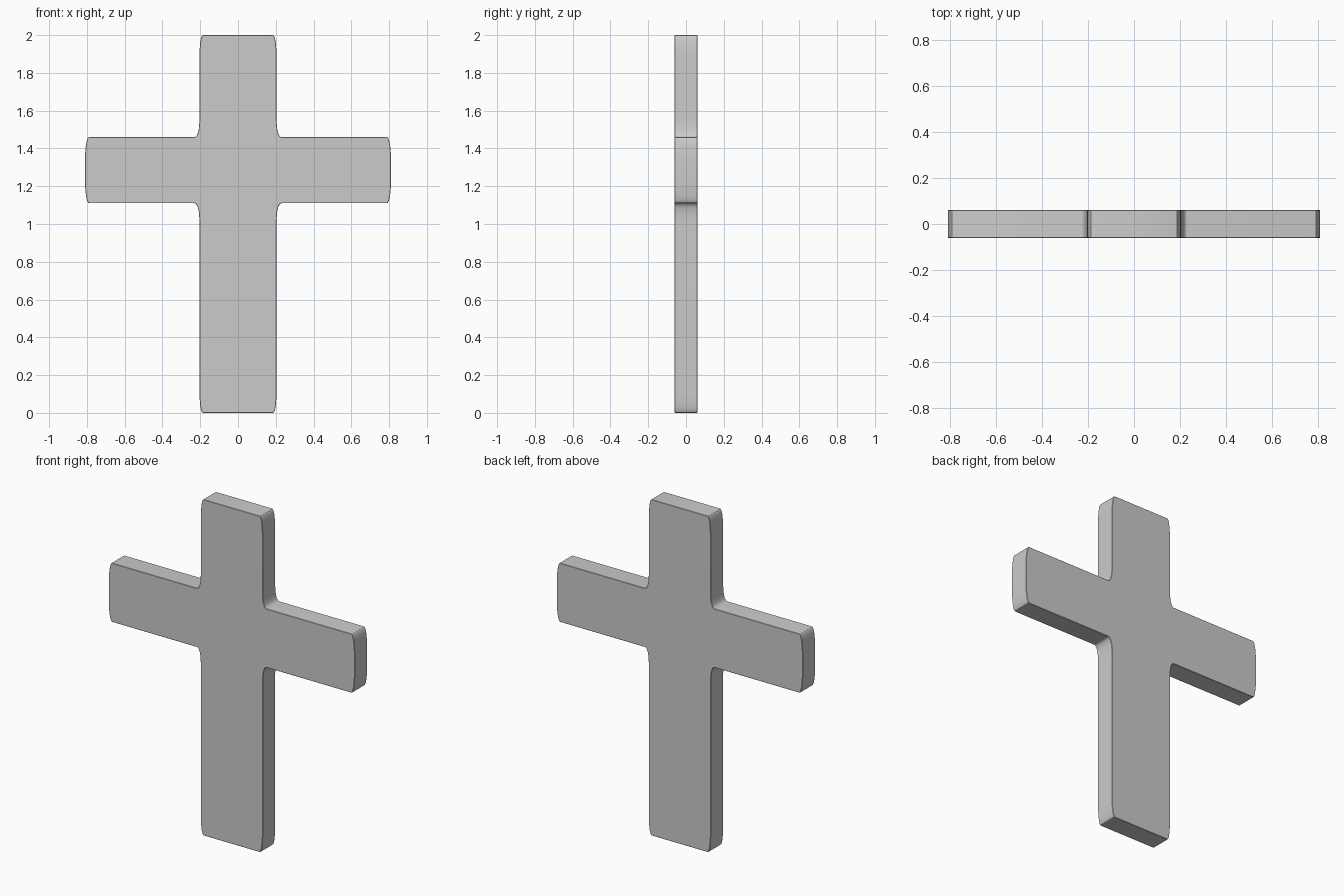
import bpy, bmesh
from mathutils import Vector

if "Cube" in bpy.data.objects:
    bpy.data.objects.remove(bpy.data.objects["Cube"])

HALF_DEPTH = 0.06
STEPS = 8


def corner(start, control, end):
    """Rounded corner as a quadratic curve from start to end."""
    a, b, c = Vector(start), Vector(control), Vector(end)
    pts = []
    for i in range(STEPS + 1):
        t = i / STEPS
        pts.append(a * (1 - t) ** 2 + b * 2 * t * (1 - t) + c * t * t)
    return pts


# Right half of the outline, bottom to top: (start, control, end) per corner
corners = [
    ((0.184, 0.0), (0.201, 0.0), (0.204, 0.10)),      # foot
    ((0.204, 1.00), (0.204, 1.11), (0.232, 1.11)),    # under the arm
    ((0.788, 1.11), (0.805, 1.11), (0.81, 1.21)),     # arm end, lower
    ((0.81, 1.36), (0.805, 1.46), (0.788, 1.46)),     # arm end, upper
    ((0.232, 1.46), (0.204, 1.46), (0.204, 1.57)),    # above the arm
    ((0.204, 1.90), (0.201, 2.0), (0.184, 2.0)),      # head
]
half = [p for c in corners for p in corner(*c)]
outline = half + [Vector((-p.x, p.y)) for p in reversed(half)]

# Extrude the outline into a slab
bm = bmesh.new()
front = bm.faces.new([bm.verts.new((p.x, -HALF_DEPTH, p.y)) for p in outline])
ext = bmesh.ops.extrude_face_region(bm, geom=[front], use_keep_orig=True)
back_verts = [g for g in ext["geom"] if isinstance(g, bmesh.types.BMVert)]
bmesh.ops.translate(bm, verts=back_verts, vec=(0, 2 * HALF_DEPTH, 0))
bmesh.ops.recalc_face_normals(bm, faces=bm.faces)

# Slightly soften the front and back rims
rims = [e for e in bm.edges if abs(e.verts[0].co.y - e.verts[1].co.y) < 1e-5]
bmesh.ops.bevel(bm, geom=rims, offset=0.002, segments=1, affect='EDGES', profile=0.5)
bmesh.ops.recalc_face_normals(bm, faces=bm.faces)

mesh = bpy.data.meshes.new("cross")
bm.to_mesh(mesh)
bm.free()
cross = bpy.data.objects.new("cross", mesh)
bpy.context.collection.objects.link(cross)
bpy.context.view_layer.objects.active = cross
cross.select_set(True)
bpy.ops.object.shade_smooth_by_angle()
